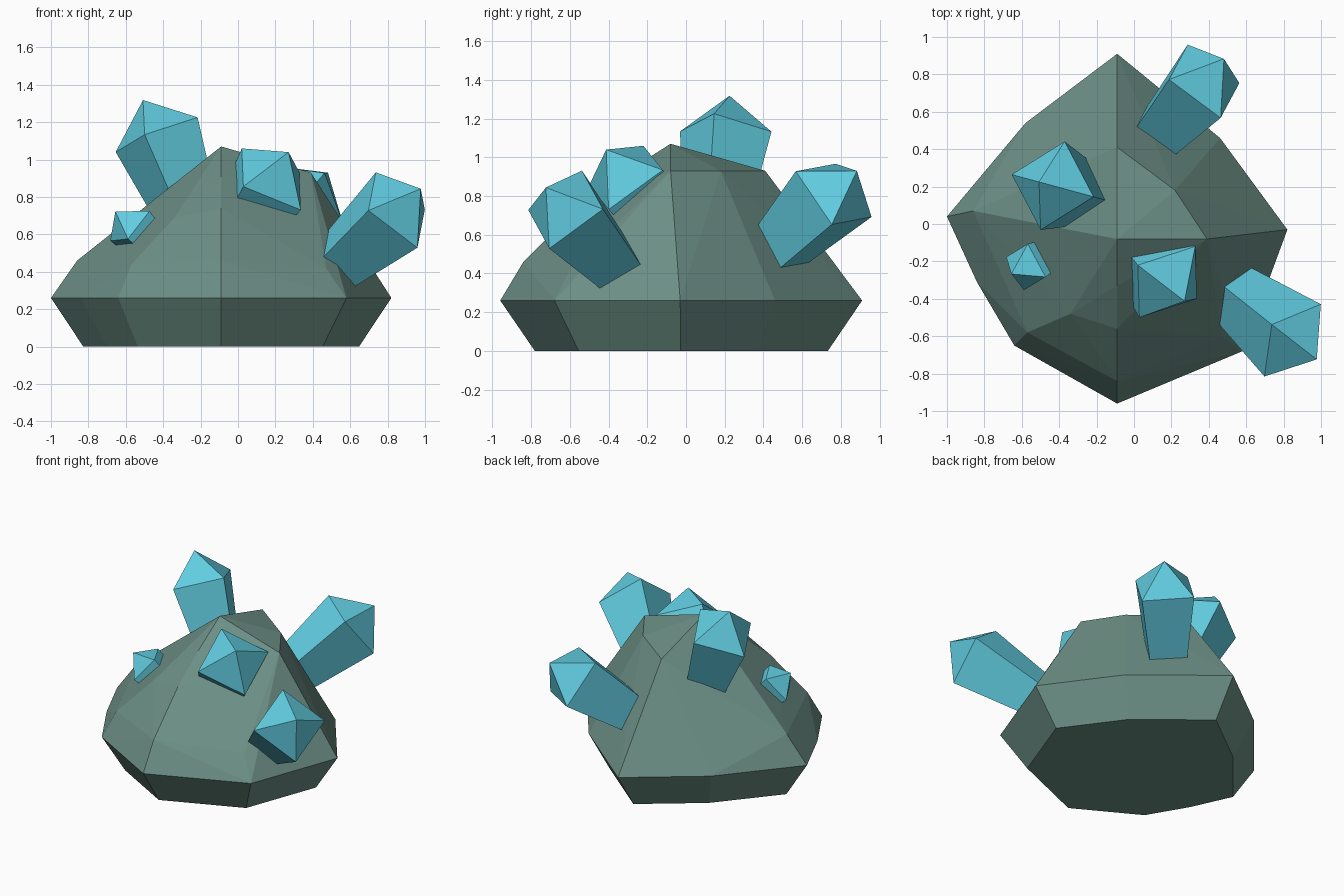
import bpy, bmesh
from mathutils import Vector

if "Cube" in bpy.data.objects:
    bpy.data.objects.remove(bpy.data.objects["Cube"])


def material(name, rgb):
    m = bpy.data.materials.new(name)
    m.diffuse_color = (*rgb, 1)
    m.use_nodes = True
    m.node_tree.nodes["Principled BSDF"].inputs["Base Color"].default_value = m.diffuse_color
    return m


def finish(name, bm, mat):
    bmesh.ops.recalc_face_normals(bm, faces=bm.faces)
    me = bpy.data.meshes.new(name)
    bm.to_mesh(me)
    bm.free()
    me.materials.append(mat)
    ob = bpy.data.objects.new(name, me)
    bpy.context.collection.objects.link(ob)
    return ob


stone = material("grey green stone", (0.15, 0.275, 0.235))
crystal_blue = material("crystal blue", (0.12, 0.61, 0.75))

# Rock: hull of a widest ring, a smaller base copy, and the upper facets
ring = [(-1.0, 0.04), (-0.58, 0.54), (-0.09, 0.91), (0.46, 0.46), (0.82, -0.03),
        (0.58, -0.68), (-0.09, -0.96), (-0.64, -0.65), (-0.84, -0.31)]
points = [(x, y, 0.26) for x, y in ring]
points += [(-0.09 + (x + 0.09) * 0.81, -0.02 + (y + 0.02) * 0.81, 0) for x, y in ring]
points += [(-0.09, -0.08, 1.07), (0.39, -0.08, 0.93), (0.22, 0.18, 0.93), (-0.09, 0.41, 0.93),
           (-0.86, 0.07, 0.46), (-0.09, -0.84, 0.46), (-0.57, -0.58, 0.44), (0.47, -0.6, 0.42),
           (-0.09, -0.56, 0.74), (-0.34, -0.48, 0.69), (-0.09, -0.33, 0.91)]
bm = bmesh.new()
for p in points:
    bm.verts.new(p)
hull = bmesh.ops.convex_hull(bm, input=bm.verts)
bmesh.ops.delete(bm, geom=[v for v in bm.verts if not v.link_faces], context='VERTS')
finish("rock", bm, stone)


# Crystal: tapered four-sided prism with a pyramid tip
def crystal(name, centre, axis, corner, size=1.0):
    c, a = Vector(centre), Vector(axis).normalized()
    u = Vector(corner) - c
    u = (u - a * u.dot(a)).normalized() * 0.245 * size
    v = a.cross(u)
    bm = bmesh.new()
    rim = [bm.verts.new(c + d) for d in (u, v, -u, -v)]
    foot = [bm.verts.new(c - a * 0.6 * size + d * 0.62) for d in (u, v, -u, -v)]
    tip = bm.verts.new(c + a * 0.2 * size)
    for i in range(4):
        j = (i + 1) % 4
        bm.faces.new((rim[i], rim[j], tip))
        bm.faces.new((foot[i], foot[j], rim[j], rim[i]))
    bm.faces.new(foot[::-1])
    finish(name, bm, crystal_blue)


crystal("crystal_top_left", (-0.435, 0.205, 1.133), (-0.364, 0.10, 0.925), (-0.37, 0.44, 1.13))
crystal("crystal_back_right", (0.375, 0.763, 0.81), (0.53, 0.6, 0.6), (0.19, 0.77, 0.96))
crystal("crystal_front", (0.178, -0.31, 0.895), (0.46, -0.51, 0.72), (0.02, -0.22, 1.06))
crystal("crystal_front_right", (0.848, -0.622, 0.73), (0.645, -0.51, 0.57), (0.74, -0.54, 0.93))
crystal("crystal_small_left", (-0.578, -0.23, 0.645), (-0.67, -0.32, 0.67), (-0.48, -0.28, 0.72), 0.58)
